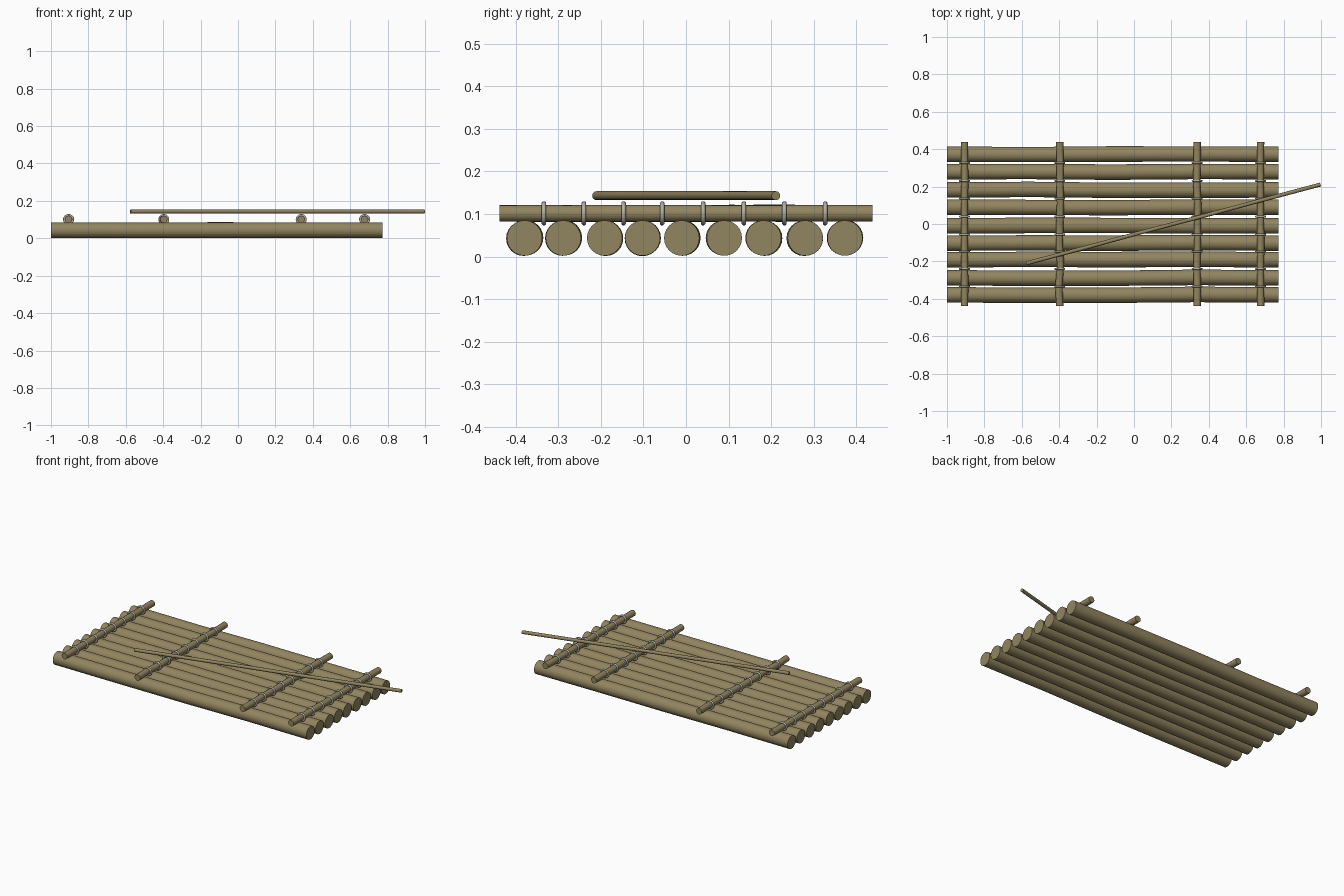
import bpy, bmesh, math, random
from mathutils import Vector

if "Cube" in bpy.data.objects:
    bpy.data.objects.remove(bpy.data.objects["Cube"])

random.seed(4)


def material(name, rgb):
    m = bpy.data.materials.new(name)
    m.diffuse_color = (*rgb, 1)
    m.use_nodes = True
    m.node_tree.nodes["Principled BSDF"].inputs["Base Color"].default_value = m.diffuse_color
    return m


WOOD = material("olive brown wood", (0.285, 0.232, 0.115))
ROPE = material("light grey rope", (0.45, 0.42, 0.37))


def finish(name, bm, mat):
    bmesh.ops.recalc_face_normals(bm, faces=bm.faces)
    mesh = bpy.data.meshes.new(name)
    bm.to_mesh(mesh)
    bm.free()
    mesh.materials.append(mat)
    ob = bpy.data.objects.new(name, mesh)
    bpy.context.collection.objects.link(ob)
    bpy.ops.object.select_all(action='DESELECT')
    ob.select_set(True)
    bpy.context.view_layer.objects.active = ob
    bpy.ops.object.shade_smooth_by_angle(angle=math.radians(50))


def pole(name, a, b, radius, sides, steps, wobble):
    """Capped round pole from a to b with a slightly uneven middle."""
    a, b = Vector(a), Vector(b)
    along = (b - a).normalized()
    up = Vector((0, 0, 1))
    side = up.cross(along).normalized()
    bm = bmesh.new()
    rings = []
    for i in range(steps + 1):
        c = a.lerp(b, i / steps)
        r = radius
        if 0 < i < steps:
            c += side * random.uniform(-wobble, wobble)
            c += up * random.uniform(-wobble, wobble) * 0.3
            r *= random.uniform(0.98, 1.01)
        rings.append([bm.verts.new(c + r * (side * math.cos(t) + up * math.sin(t)))
                      for t in (2 * math.pi * k / sides for k in range(sides))])
    for p, q in zip(rings, rings[1:]):
        for k in range(sides):
            j = (k + 1) % sides
            bm.faces.new((p[k], p[j], q[j], q[k]))
    bm.faces.new(rings[0])
    bm.faces.new(rings[-1])
    finish(name, bm, WOOD)


def rope_ring(name, centre, rx, rz, thick):
    """Loop of rope around a crossbar, lying in the xz plane."""
    bm = bmesh.new()
    n, m = 20, 8
    grid = []
    for i in range(n):
        t = 2 * math.pi * i / n
        row = []
        for k in range(m):
            s = 2 * math.pi * (k + 0.5) / m
            d = thick * math.cos(s)
            row.append(bm.verts.new((centre[0] + (rx + d) * math.cos(t),
                                     centre[1] + thick * math.sin(s),
                                     centre[2] + (rz + d) * math.sin(t))))
        grid.append(row)
    for i in range(n):
        p, q = grid[i], grid[(i + 1) % n]
        for k in range(m):
            j = (k + 1) % m
            bm.faces.new((p[k], p[j], q[j], q[k]))
    finish(name, bm, ROPE)


# Deck logs
log_y = [-0.379, -0.288, -0.191, -0.102, -0.010, 0.090, 0.182, 0.280, 0.373]
for i, y in enumerate(log_y):
    pole(f"deck_log_{i + 1}", (-1, y, 0.0435), (0.772, y, 0.0435), 0.0415, 24, 4, 0.003)

# Crossbars, with a rope loop over every gap between logs
for i, (x, bend) in enumerate([(-0.906, 0.001), (-0.397, 0.005), (0.338, 0.003), (0.677, 0.001)]):
    pole(f"crossbar_{i + 1}", (x, -0.438, 0.1015), (x, 0.438, 0.1015), 0.0195, 16, 8, bend)
    for k, (y0, y1) in enumerate(zip(log_y, log_y[1:])):
        rope_ring(f"rope_loop_{i + 1}_{k + 1}", (x, (y0 + y1) / 2, 0.1015), 0.0240, 0.0228, 0.0058)

# Loose punting pole lying on the crossbars
pole("punting_pole", (-0.575, -0.210, 0.143), (0.997, 0.211, 0.143), 0.0105, 12, 5, 0.001)
